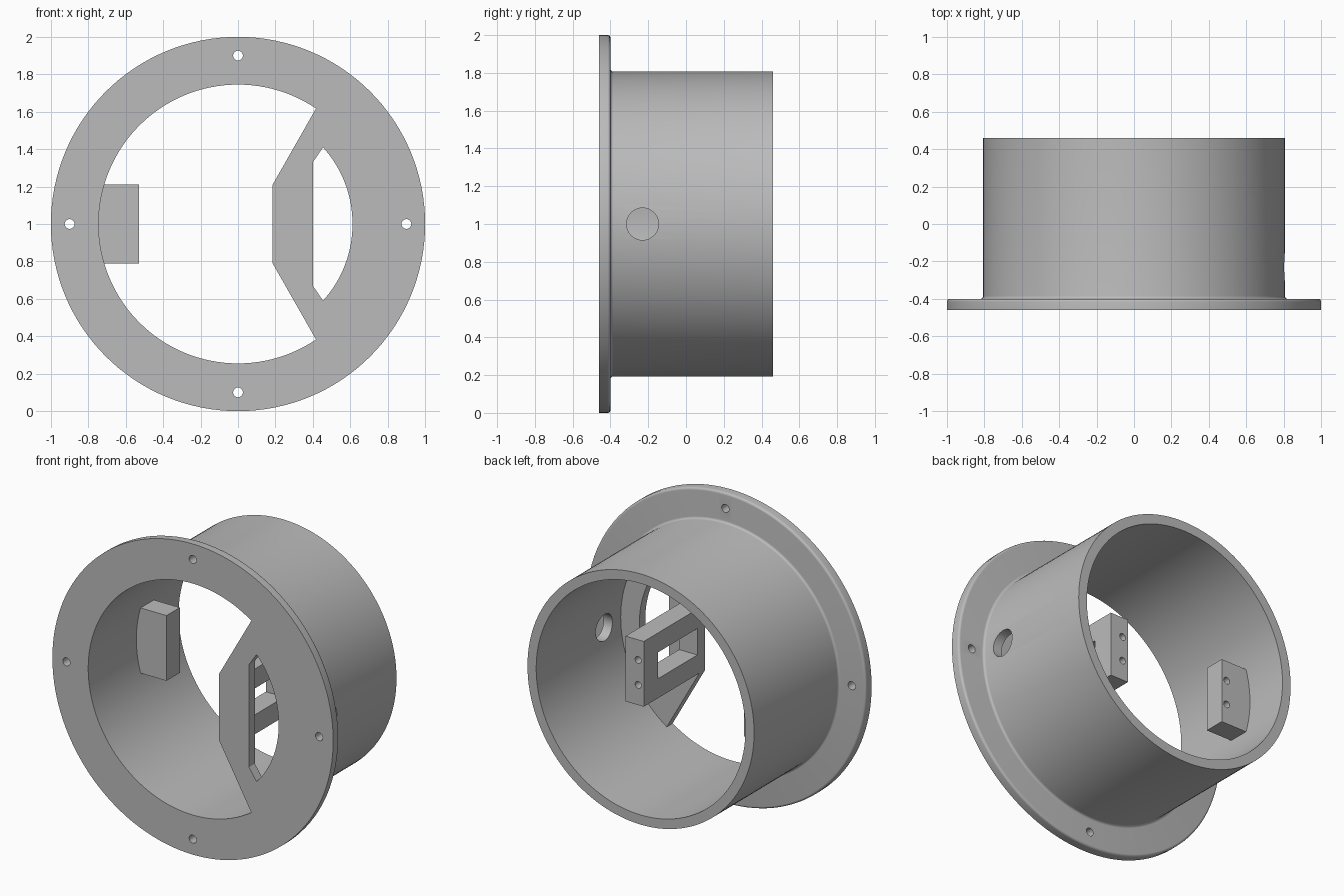
import bpy, bmesh
from math import sin, cos, pi, radians, atan2
from mathutils import Matrix, Vector

cube = bpy.data.objects.get("Cube")
if cube:
    bpy.data.objects.remove(cube, do_unlink=True)

GREY = (0.5, 0.5, 0.5, 1)
mat = bpy.data.materials.new("plain grey")
mat.use_nodes = True
mat.diffuse_color = GREY
mat.node_tree.nodes["Principled BSDF"].inputs["Base Color"].default_value = GREY

FRONT, BACK, FLANGE_BACK = -0.46, 0.46, -0.40
BORE, TUBE, RIM = 0.745, 0.807, 1.0
CENTRE = Vector((0, 0, 1))


def finish(bm, name):
    bmesh.ops.recalc_face_normals(bm, faces=bm.faces)
    mesh = bpy.data.meshes.new(name)
    bm.to_mesh(mesh)
    bm.free()
    mesh.materials.append(mat)
    obj = bpy.data.objects.new(name, mesh)
    bpy.context.collection.objects.link(obj)
    return obj


def add_box(bm, x, y, z):
    size = [b - a for a, b in (x, y, z)]
    mid = Vector([(a + b) / 2 for a, b in (x, y, z)])
    bmesh.ops.create_cube(bm, size=1, matrix=Matrix.Translation(mid) @ Matrix.Diagonal((*size, 1)))


def add_rod(bm, centre, radius, length, axis="Y"):
    turn = Matrix.Rotation(pi / 2, 4, "X" if axis == "Y" else "Y")
    bmesh.ops.create_cone(bm, cap_ends=True, segments=32, radius1=radius, radius2=radius,
                          depth=length, matrix=Matrix.Translation(centre) @ turn)


def prism(name, outline, y0, y1):
    """Extrude an outline of (x, height from centre) along y."""
    bm = bmesh.new()
    face = bm.faces.new([bm.verts.new((x, y0, 1 + z)) for x, z in outline])
    grown = bmesh.ops.extrude_face_region(bm, geom=[face])["geom"]
    bmesh.ops.translate(bm, vec=(0, y1 - y0, 0),
                        verts=[v for v in grown if isinstance(v, bmesh.types.BMVert)])
    return finish(bm, name)


def cut(obj, cutter):
    cutter.hide_render = True
    mod = obj.modifiers.new("cut", "BOOLEAN")
    mod.operation, mod.solver, mod.object = "DIFFERENCE", "EXACT", cutter
    bpy.context.view_layer.objects.active = obj
    bpy.ops.object.modifier_apply(modifier=mod.name)
    bpy.data.objects.remove(cutter, do_unlink=True)


def arc(radius, start, end, steps):
    return [(radius * cos(start + (end - start) * i / steps),
             radius * sin(start + (end - start) * i / steps)) for i in range(steps + 1)]


def fillet(cx, cy, r, start):
    return [(cx + x, cy + y) for x, y in arc(r, radians(start), radians(start + 90), 5)]


# Flanged tube: a profile of (radius, y) spun about the y axis
R = 0.015
profile = [(BORE, FRONT), (RIM, FRONT)]
profile += fillet(RIM - R, FLANGE_BACK - R, R, 0)
profile += fillet(TUBE + R, FLANGE_BACK + R, R, 180)[::-1]
profile += [(TUBE, BACK), (BORE, BACK)]
bm = bmesh.new()
verts = [bm.verts.new((r, y, 1)) for r, y in profile]
edges = [bm.edges.new((verts[i - 1], verts[i])) for i in range(len(verts))]
bmesh.ops.spin(bm, geom=verts + edges, cent=CENTRE, axis=(0, 1, 0),
               angle=2 * pi, steps=128, use_merge=True)
bmesh.ops.remove_doubles(bm, verts=bm.verts, dist=1e-5)
tube = finish(bm, "flanged_tube")

# Four screw holes in the flange and one cable hole in the wall
bm = bmesh.new()
for k in range(4):
    a = k * pi / 2
    add_rod(bm, (0.9 * cos(a), -0.43, 1 + 0.9 * sin(a)), 0.026, 0.2)
add_rod(bm, (0.78, -0.23, 1), 0.085, 0.3, "X")
cut(tube, finish(bm, "hole_cutter"))

# Front plate closing one side of the bore, with a curved slot
corner = atan2(0.615, 0.415)
plate = prism("front_plate", arc(BORE + 0.003, -corner, corner, 40)
              + [(0.185, 0.21), (0.185, -0.21)], FRONT, FLANGE_BACK)
slot_corner = atan2(0.41, 0.455)
cut(plate, prism("slot_cutter", arc(0.612, -slot_corner, slot_corner, 32)
                 + [(0.4, 0.33), (0.4, -0.33)], -0.6, -0.3))

# Windowed bracket standing behind the plate
bm = bmesh.new()
add_box(bm, (0.185, 0.315), (-0.43, 0.165), (0.79, 1.21))
bracket = finish(bm, "windowed_bracket")
bm = bmesh.new()
add_box(bm, (0, 0.5), (-0.38, 0.02), (0.915, 1.085))
cut(bracket, finish(bm, "window_cutter"))

# Mounting block on the opposite wall
bm = bmesh.new()
add_box(bm, (-0.76, -0.53), (0.03, 0.165), (0.79, 1.21))
block = finish(bm, "mounting_block")

# Pairs of blind screw holes in the back faces
for obj, x in ((bracket, 0.225), (block, -0.568)):
    bm = bmesh.new()
    for z in (0.92, 1.08):
        add_rod(bm, (x, 0.165, z), 0.022, 0.2)
    cut(obj, finish(bm, "screw_cutter"))

# Smooth the round surfaces and keep the edges sharp
for obj in (tube, plate, bracket, block):
    bpy.ops.object.select_all(action="DESELECT")
    obj.select_set(True)
    bpy.context.view_layer.objects.active = obj
    bpy.ops.object.shade_smooth_by_angle(angle=radians(30))
